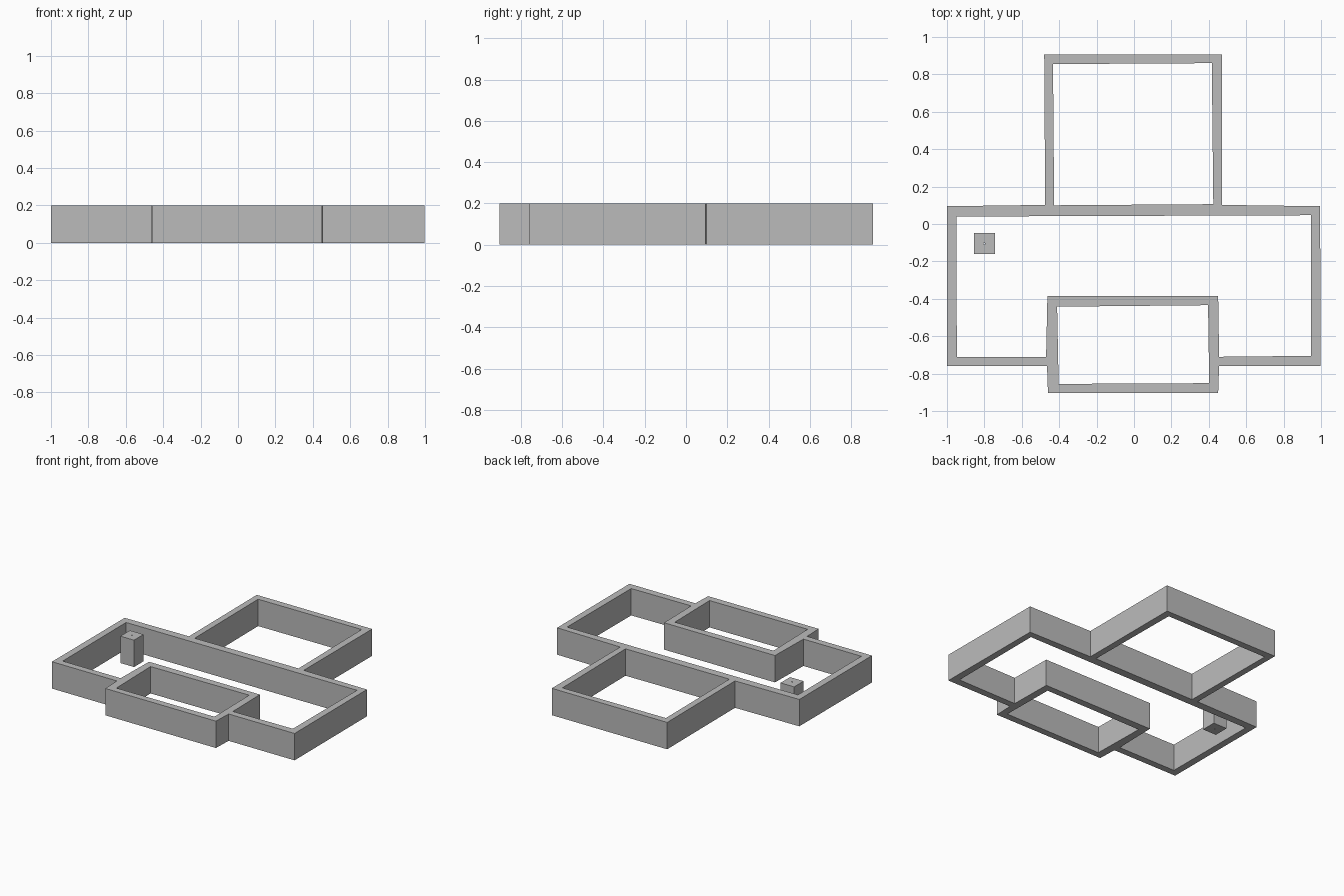
import bpy

if "Cube" in bpy.data.objects:
    bpy.data.objects.remove(bpy.data.objects["Cube"])

HEIGHT = 0.2

grey = bpy.data.materials.new("plain grey")
grey.diffuse_color = (0.5, 0.5, 0.5, 1)
grey.use_nodes = True
grey.node_tree.nodes["Principled BSDF"].inputs["Base Color"].default_value = grey.diffuse_color


def extruded_plan(name, loops):
    """Extrude a flat plan (first loop outside, the rest holes) up from the ground."""
    curve = bpy.data.curves.new(name + "_plan", 'CURVE')
    curve.dimensions = '2D'
    curve.fill_mode = 'BOTH'
    curve.extrude = HEIGHT / 2
    for loop in loops:
        spline = curve.splines.new('POLY')
        spline.points.add(len(loop) - 1)
        for point, (x, y) in zip(spline.points, loop):
            point.co = (x, y, 0, 1)
        spline.use_cyclic_u = True
    plan = bpy.data.objects.new(name + "_plan", curve)
    bpy.context.collection.objects.link(plan)
    bpy.context.view_layer.update()
    mesh = bpy.data.meshes.new_from_object(
        plan.evaluated_get(bpy.context.evaluated_depsgraph_get()))
    bpy.data.objects.remove(plan)
    for v in mesh.vertices:
        v.co.z += HEIGHT / 2
    mesh.materials.clear()
    mesh.materials.append(grey)
    for p in mesh.polygons:
        p.use_smooth = False
    obj = bpy.data.objects.new(name, mesh)
    bpy.context.collection.objects.link(obj)
    return obj


def square(x, y, r):
    return [(x - r, y - r), (x + r, y - r), (x + r, y + r), (x - r, y + r)]


# Outer edge of all the walls
outside = [(-1, -0.76), (-0.465, -0.76), (-0.46, -0.903), (0.45, -0.903),
           (0.455, -0.76), (0.998, -0.76), (0.995, 0.095), (0.47, 0.102),
           (0.47, 0.907), (-0.48, 0.907), (-0.475, 0.102), (-1, 0.095)]
# Insides of the three rooms
main_hall = [(-0.947, -0.71), (-0.47, -0.71), (-0.463, -0.385), (0.45, -0.385),
             (0.455, -0.71), (0.945, -0.705), (0.947, 0.047), (-0.95, 0.04)]
back_room = [(-0.427, 0.1), (0.424, 0.106), (0.416, 0.86), (-0.433, 0.855)]
front_room = [(-0.403, -0.855), (0.402, -0.851), (0.396, -0.434), (-0.411, -0.442)]

extruded_plan("room_walls", [outside, main_hall, back_room, front_room])

# Small square pillar with a pin hole down its middle
extruded_plan("pillar", [square(-0.8, -0.105, 0.056), square(-0.8, -0.105, 0.004)])
